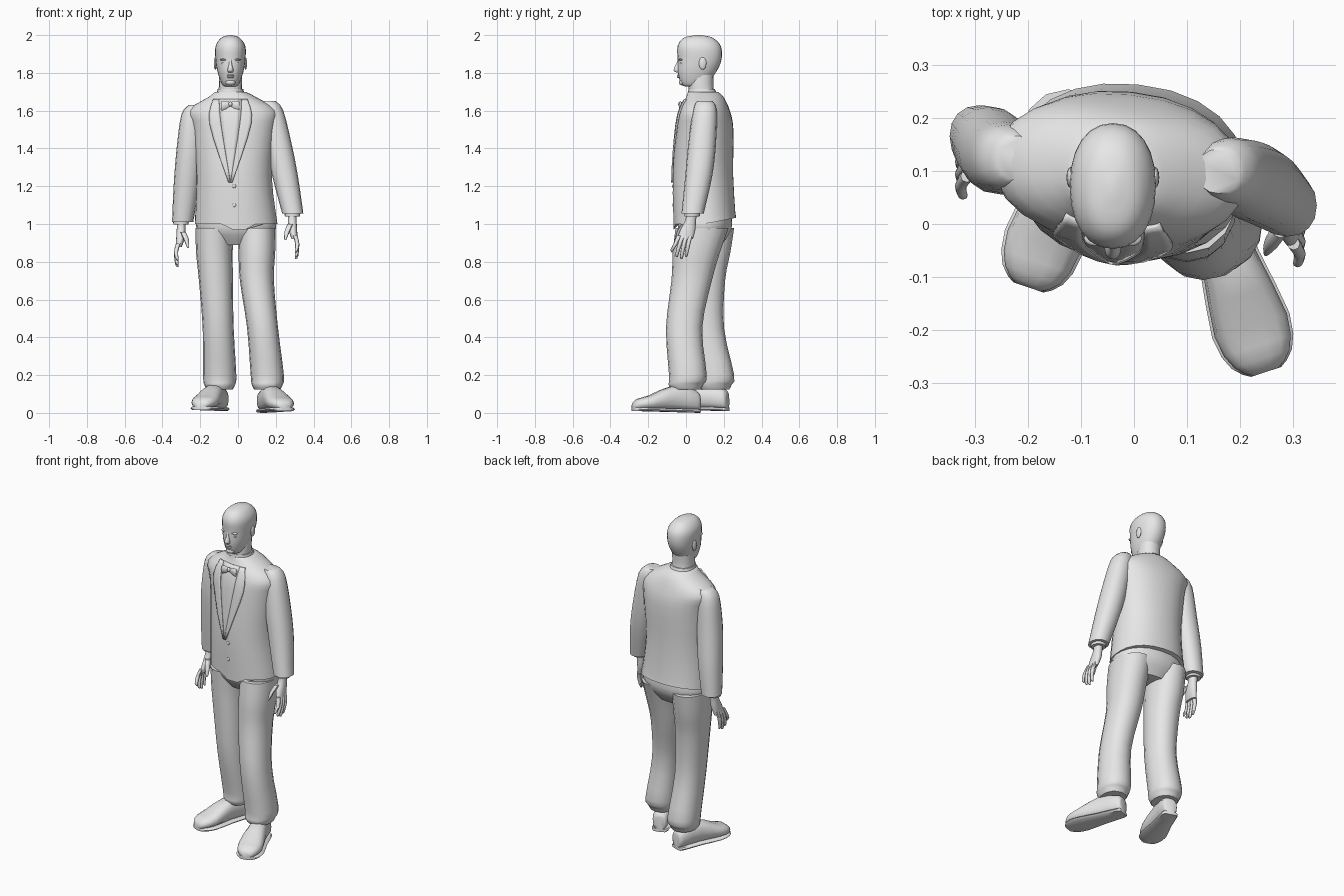
import bpy, bmesh, math
from mathutils import Vector
from mathutils.bvhtree import BVHTree

cube = bpy.data.objects.get("Cube")
if cube:
    bpy.data.objects.remove(cube, do_unlink=True)

GREY = (.8, .8, .8, 1)
grey = bpy.data.materials.new("plain_grey")
grey.use_nodes = True
grey.diffuse_color = GREY
grey.node_tree.nodes["Principled BSDF"].inputs["Base Color"].default_value = GREY

MIDDLE = -.04  # the head and neck stand slightly to the right
TWIST = -.1    # turn of the trunk about the vertical
SIDES = {"left": 1, "right": -1}


def finish(name, bm):
    bmesh.ops.recalc_face_normals(bm, faces=bm.faces)
    mesh = bpy.data.meshes.new(name)
    bm.to_mesh(mesh)
    bm.free()
    mesh.materials.append(grey)
    obj = bpy.data.objects.new(name, mesh)
    bpy.context.collection.objects.link(obj)
    bpy.ops.object.select_all(action='DESELECT')
    obj.select_set(True)
    bpy.context.view_layer.objects.active = obj
    bpy.ops.object.shade_smooth_by_angle(angle=math.radians(50))
    return obj


def smooth_levels(levels, steps):
    """Run a flowing curve through a few levels, column by column."""
    result = []
    last = len(levels) - 1
    for i in range(last):
        before, start = levels[max(i - 1, 0)], levels[i]
        end, after = levels[i + 1], levels[min(i + 2, last)]
        for step in range(steps):
            t = step / steps
            result.append([
                b + t / 2 * (c - a + t * (2 * a - 5 * b + 4 * c - d + t * (3 * (b - c) + d - a)))
                for a, b, c, d in zip(before, start, end, after)])
    return result + [levels[last]]


def oval(centre, u, v, sides, power):
    """Superellipse ring spanned by the half axes u and v."""
    ring = []
    for i in range(sides):
        angle = math.tau * i / sides
        c, s = math.cos(angle), math.sin(angle)
        ring.append(Vector(centre) + Vector(u) * math.copysign(abs(c) ** (2 / power), c)
                    + Vector(v) * math.copysign(abs(s) ** (2 / power), s))
    return ring


def loft(name, rings):
    bm = bmesh.new()
    rows = [[bm.verts.new(point) for point in ring] for ring in rings]
    for lower, upper in zip(rows, rows[1:]):
        for i in range(len(lower)):
            bm.faces.new((lower[i - 1], lower[i], upper[i], upper[i - 1]))
    bm.faces.new(rows[0])
    bm.faces.new(rows[-1])
    return finish(name, bm)


def stack(name, levels, sides=16, power=2.2, turn=0, steps=3):
    """Loft of level ovals, each given as (z, x, y, x radius, y radius)."""
    c, s = math.cos(turn), math.sin(turn)
    return loft(name, [oval((x, y, z), (rx * c, rx * s, 0), (-ry * s, ry * c, 0), sides, power)
                       for z, x, y, rx, ry in smooth_levels(levels, steps)])


def column(name, levels, **options):
    """Stack on the middle line of the head."""
    return stack(name, [(z, MIDDLE, *rest) for z, *rest in levels], **options)


def ball(name, centre, size):
    bm = bmesh.new()
    bmesh.ops.create_uvsphere(bm, u_segments=12, v_segments=8, radius=1)
    bmesh.ops.scale(bm, vec=size, verts=bm.verts)
    bmesh.ops.translate(bm, vec=centre, verts=bm.verts)
    return finish(name, bm)


# Jacket body with a pointed front hem and a raised back hem
jacket = stack("jacket_body", [
    (1, -.01, .1, .22, .165), (1.25, -.02, .09, .2, .16), (1.5, -.02, .1, .22, .15),
    (1.6, -.03, .1, .235, .13), (1.67, -.03, .1, .13, .1), (1.7, MIDDLE, .09, .08, .08)],
    sides=24, turn=TWIST)
for vert in jacket.data.vertices:
    x, y, z = vert.co
    if z < 1.01:
        vert.co.z += max(y - .1, 0) / 5 - (.03 if y < .1 and abs(x) < .05 else 0)
surface = bmesh.new()
surface.from_mesh(jacket.data)
tree = BVHTree.FromBMesh(surface)
surface.free()


def on_chest(x, z, lift):
    hit = tree.ray_cast(Vector((x, -1, z)), Vector((0, 1, 0)))[0]
    return hit - Vector((0, lift, 0))


def chest_plate(name, rows, lift):
    """Thin panel lying on the chest; rows are (z, first x, last x)."""
    bm = bmesh.new()
    columns = 5
    grid = [[bm.verts.new(on_chest(a + (b - a) * k / (columns - 1), z, lift))
             for k in range(columns)] for z, a, b in rows]
    for upper, lower in zip(grid, grid[1:]):
        for k in range(1, columns):
            bm.faces.new((upper[k - 1], upper[k], lower[k], lower[k - 1]))
    plate = finish(name, bm)
    thickness = plate.modifiers.new("thickness", 'SOLIDIFY')
    thickness.thickness, thickness.offset = .008, 0


# Lapels, shirt front and buttons
lapel = smooth_levels([(1.66, .06, .09), (1.53, .05, .11), (1.22, 0, .01)], 4)
for label, side in SIDES.items():
    chest_plate(label + "_lapel", [(z, MIDDLE + side * inner, MIDDLE + side * outer)
                                   for z, inner, outer in lapel], .005)
chest_plate("shirt_front", [(z, MIDDLE - inner, MIDDLE + inner) for z, inner, outer in lapel], .001)
for z in (1.1, 1.2):
    ball("jacket_button", on_chest(-.02, z, 0), (.01, .004, .01))

# Shirt collar and bow tie
column("shirt_collar", [(1.66, .09, .08, .085), (1.715, .083, .068, .07)], sides=20)
knot = on_chest(MIDDLE, 1.635, .014)
ball("tie_knot", knot, (.011, .012, .013))
for label, side in SIDES.items():
    wing = [oval(knot + Vector((side * reach, 0, -reach / 5)), (0, r / 3, 0), (0, 0, r), 8, 2)
            for reach, r in ((0, .01), (.025, .022), (.045, .026), (.05, .02))]
    loft(label + "_bow_tie_wing", wing)

# Sleeves share one taper and follow their own shoulder, elbow and wrist
TAPER = (.04, .06, .07, .068, .056)
SLEEVES = {
    "left": [(1.65, .16, .1), (1.6, .18, .1), (1.42, .215, .085), (1.25, .25, .067), (1.055, .29, .035)],
    "right": [(1.63, -.22, .125), (1.58, -.24, .125), (1.4, -.255, .13), (1.2, -.273, .15), (1.01, -.293, .166)]}
for label, path in SLEEVES.items():
    stack(label + "_sleeve", [(*point, r, r * 1.05) for point, r in zip(path, TAPER)])

# Trousers: a seat, and two legs that share heights and widths
stack("trouser_seat", [(1.05, -.01, .1, .2, .14), (.97, -.01, .1, .21, .14),
                       (.89, -.01, .1, .12, .09)], sides=20, turn=TWIST)
HEIGHTS = (.98, .85, .7, .45, .2, .15, .125)
WIDTHS = (.1, .097, .09, .082, .088, .082, .07)
DEPTHS = (.14, .125, .107, .096, .1, .092, .08)
LEGS = {
    "left": [(.1, .085), (.1, .055), (.1, .03), (.13, -.01), (.155, .01), (.155, 0), (.155, 0)],
    "right": [(-.125, .115), (-.125, .11), (-.117, .1), (-.105, .105), (-.097, .155), (-.097, .15), (-.097, .15)]}
for label, path in LEGS.items():
    stack(label + "_trouser_leg", [(z, x, y, rx, ry) for z, (x, y), rx, ry
                                   in zip(HEIGHTS, path, WIDTHS, DEPTHS)])


# Shoes: a lofted upper over a thin sole, both swept from heel to toe
def shoe(label, heel, toe):
    heel, toe = Vector(heel), Vector(toe)
    across = (toe - heel).normalized().cross(Vector((0, 0, 1)))
    upper, sole = [], []
    for t, width, height in smooth_levels([(0, .03, .08), (.06, .045, .11), (.4, .054, .13),
                                           (.75, .072, .075), (.93, .055, .055), (1, .025, .03)], 2):
        spot = heel.lerp(toe, t)
        half, sole_half = Vector((0, 0, height / 2)), Vector((0, 0, .01))
        upper.append(oval(spot + half + sole_half, across * width, half, 14, 2.5))
        sole.append(oval(spot + sole_half, across * (width + .005), sole_half, 8, 5))
    loft(label + "_shoe", upper)
    loft(label + "_sole", sole)


shoe("left", (.135, .07, 0), (.25, -.28, .01))
shoe("right", (-.085, .22, .01), (-.2, -.12, .015))


# Hands with shirt cuffs, thumbs and fanned fingers
def hand(label, offset):
    dx, dy, dz = offset

    def part(name, levels, **options):
        stack(label + "_" + name, [(z + dz, SIDES[label] * x + dx, y + dy, rx, ry)
                                   for z, x, y, rx, ry in levels], steps=2, **options)

    part("shirt_cuff", [(1.08, .288, .036, .045, .045), (1.04, .288, .032, .04, .04)])
    part("palm", [(1.06, .287, .03, .024, .03), (1.02, .287, .025, .023, .028),
                  (.97, .29, .01, .023, .04), (.92, .3, -.005, .016, .042)])
    part("thumb", [(1, .277, -.01, .015, .016), (.96, .26, -.035, .014, .014),
                   (.915, .25, -.055, .005, .006)], sides=8)
    for k, finger in enumerate(("index", "middle", "ring", "little")):
        root, end = .02 * k - .037, .025 * k - .073
        tip = .85 - .035 * math.sin(k * math.pi / 4)
        part(finger + "_finger", [(.94, .302, root, .012, .012),
                                  (.895, .314, (root + end) / 2, .011, .011),
                                  (tip + .015, .31, end, .009, .009),
                                  (tip, .305, end, .004, .004)], sides=8)


hand("left", (0, 0, 0))
hand("right", (-.014, .128, -.042))

# Neck and head
column("neck", [(1.66, .095, .065, .068), (1.72, .08, .062, .066), (1.79, .085, .06, .062)])
column("head", [(1.727, .035, .025, .035), (1.74, .04, .044, .065), (1.8, .057, .067, .1),
                (1.87, .072, .079, .116), (1.94, .07, .079, .115), (1.985, .065, .05, .078),
                (2, .067, .008, .014)], sides=24, steps=4)

# Facial features
column("nose", [(1.803, -.042, .012, .01), (1.815, -.045, .016, .022),
                (1.85, -.036, .008, .016), (1.87, -.032, .009, .012)], sides=10)
for label, z in (("upper_lip", 1.787), ("lower_lip", 1.778)):
    ball(label, (MIDDLE, -.036, z), (.02, .011, .006))
ball("chin", (MIDDLE, -.02, 1.75), (.027, .018, .016))
for label, side in SIDES.items():
    x = MIDDLE + side * .033
    ball(label + "_eye", (x, -.025, 1.85), (.014, .01, .007))
    ball(label + "_brow", (x, -.027, 1.87), (.022, .015, .006))
    ball(label + "_ear", (MIDDLE + side * .08, .088, 1.85), (.008, .02, .033))
